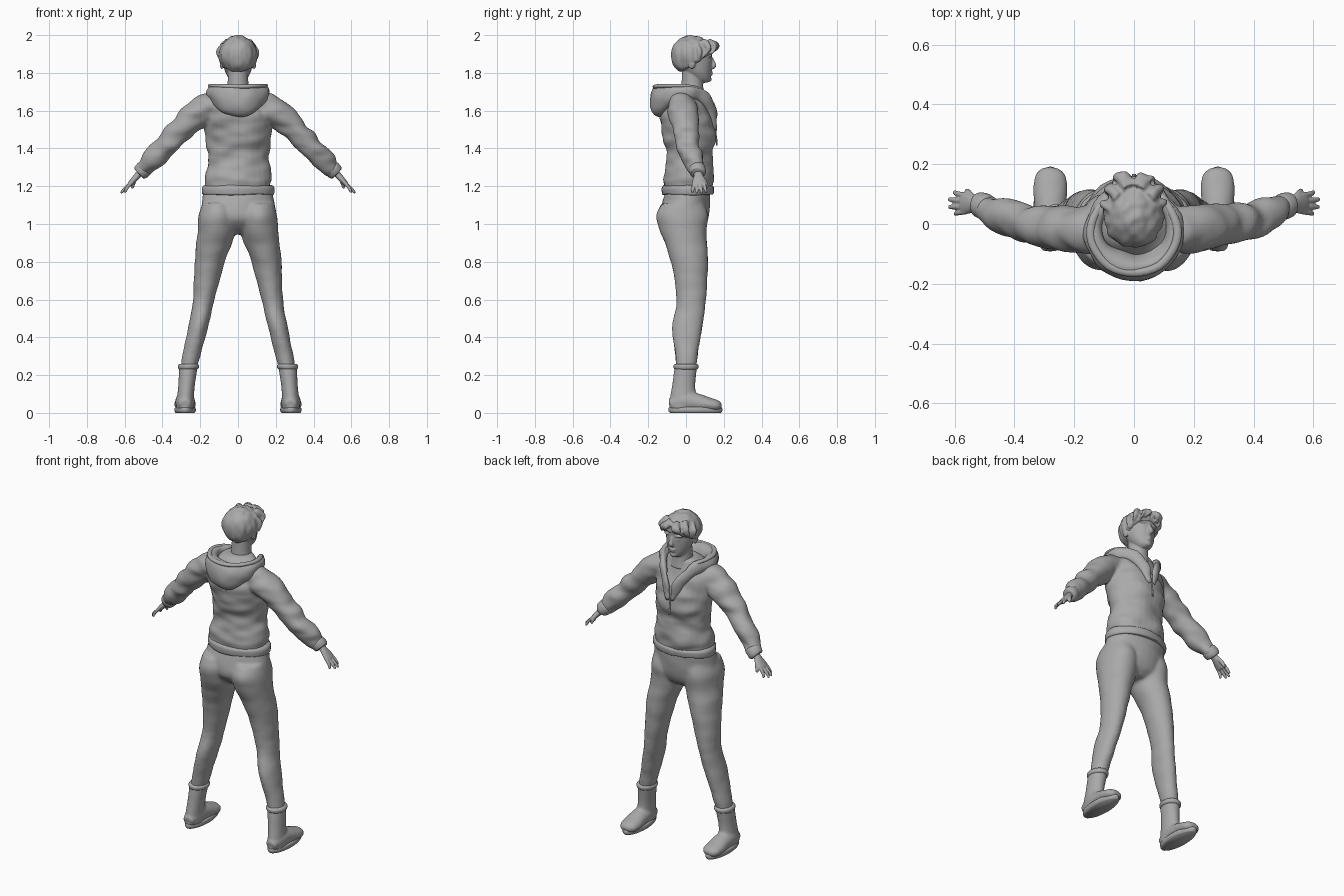
import bpy, bmesh, math
from mathutils import Vector, noise

grey = bpy.data.materials.new("plain_grey")
grey.diffuse_color = (0.4, 0.4, 0.4, 1)
X, Y, Z = Vector((1, 0, 0)), Vector((0, 1, 0)), Vector((0, 0, 1))


def spline(pts, steps):
    """Catmull-Rom through tuples of any length."""
    out = []
    for i in range(len(pts) - 1):
        p0, p1, p2, p3 = (pts[max(i - 1, 0)], pts[i], pts[i + 1], pts[min(i + 2, len(pts) - 1)])
        for s in range(steps):
            t = s / steps
            out.append([0.5 * (2 * b + (c - a) * t + (2 * a - 5 * b + 4 * c - d) * t * t
                               + (3 * b - a - 3 * c + d) * t ** 3)
                        for a, b, c, d in zip(p0, p1, p2, p3)])
    return out + [list(pts[-1])]


def tube(bm, pts, ref=X, flat=False, mirror=False, n=28, steps=4):
    """Loft ellipses (x, y, z, half size along ref, half size across)."""
    rows = spline(pts, steps)
    for side in ((1, -1) if mirror else (1,)):
        rings = []
        for i, r in enumerate(rows):
            c = Vector(r[:3])
            t = Z if flat else (Vector(rows[min(i + 1, len(rows) - 1)][:3])
                                - Vector(rows[max(i - 1, 0)][:3])).normalized()
            u = (ref - t * ref.dot(t)).normalized()
            v = t.cross(u)
            ring = []
            for k in range(n):
                a = math.tau * k / n
                p = c + u * max(r[3], .001) * math.cos(a) + v * max(r[4], .001) * math.sin(a)
                ring.append(bm.verts.new((p.x * side, p.y, p.z)))
            rings.append(ring)
        for a, b in zip(rings, rings[1:]):
            for k in range(n):
                bm.faces.new((a[k], a[(k + 1) % n], b[(k + 1) % n], b[k]))
        bm.faces.new(rings[0])
        bm.faces.new(rings[-1])


def ball(bm, c, r, mirror=False):
    for side in ((1, -1) if mirror else (1,)):
        vs = bmesh.ops.create_uvsphere(bm, u_segments=32, v_segments=20, radius=1)["verts"]
        for v in vs:
            v.co = Vector((c[0] * side + v.co.x * r[0], c[1] + v.co.y * r[1], c[2] + v.co.z * r[2]))


def finish(bm, name, voxel=0, smooth=3, wrinkle=0, scale=(1, 1, 1)):
    """Turn a bmesh into a smooth object, optionally fusing its parts and adding folds."""
    bmesh.ops.recalc_face_normals(bm, faces=bm.faces)
    me = bpy.data.meshes.new(name)
    bm.to_mesh(me)
    bm.free()
    ob = bpy.data.objects.new(name, me)
    bpy.context.collection.objects.link(ob)
    if voxel:
        m = ob.modifiers.new("fuse", 'REMESH')
        m.mode, m.voxel_size = 'VOXEL', voxel
        m = ob.modifiers.new("soften", 'SMOOTH')
        m.factor, m.iterations = 0.5, smooth
        dg = bpy.context.evaluated_depsgraph_get()
        new = bpy.data.meshes.new_from_object(ob.evaluated_get(dg))
        ob.modifiers.clear()
        ob.data = me = new
    if wrinkle:
        moved = [v.co + v.normal * wrinkle * noise.noise(
            Vector((v.co.x * scale[0], v.co.y * scale[1], v.co.z * scale[2]))) for v in me.vertices]
        for v, co in zip(me.vertices, moved):
            v.co = co
    me.materials.clear()
    me.materials.append(grey)
    for p in me.polygons:
        p.use_smooth = True
        p.material_index = 0
    return ob


def span(z, y0, y1, rx):
    """Centred horizontal ring from back and front depth."""
    return (0, (y0 + y1) / 2, z, rx, (y1 - y0) / 2)


# trousers: pelvis and two legs
bm = bmesh.new()
tube(bm, [span(1.19, -.10, .13, .18), span(1.10, -.13, .127, .195), span(1.03, -.135, .117, .203),
          span(.98, -.10, .10, .17), span(.945, -.05, .06, .09)], flat=True)
tube(bm, [(.105, -.015, 1.11, .085, .115), (.11, -.02, 1.04, .098, .137), (.115, -.012, .95, .1, .12),
          (.15, .018, .8, .08, .098), (.181, .028, .6, .057, .078), (.211, .005, .45, .052, .08),
          (.247, .003, .3, .048, .059), (.262, 0, .23, .044, .054)], flat=True, mirror=True)
finish(bm, "trousers", .01, 4, .004, (9, 9, 14))

# boots with soles and top rims
bm = bmesh.new()
tube(bm, [(.262, 0, .25, .05, .06), (.272, -.012, .15, .044, .061), (.278, -.015, .08, .045, .07),
          (.28, -.015, .02, .048, .075)], flat=True, mirror=True)
tube(bm, [(.28, -.088, .045, .025, .03), (.28, -.02, .06, .05, .05), (.28, .05, .055, .05, .053),
          (.28, .12, .044, .038, .057), (.279, .165, .037, .03, .05), (.278, .187, .03, .015, .025)],
     Z, mirror=True)
finish(bm, "boots", .008, 4)
bm = bmesh.new()
tube(bm, [(.28, .05, 0, .05, .135), (.28, .05, .01, .056, .142), (.28, .05, .024, .056, .142),
          (.28, .05, .03, .052, .137)], flat=True, mirror=True)
finish(bm, "boot_soles")
bm = bmesh.new()
tube(bm, [(.265, 0, .228, .045, .055), (.263, 0, .236, .054, .064), (.262, 0, .25, .056, .066),
          (.262, 0, .258, .05, .06)], flat=True, mirror=True)
finish(bm, "boot_rims")

# jacket: torso and sleeves
bm = bmesh.new()
tube(bm, [span(1.17, -.115, .135, .18), span(1.21, -.12, .143, .178), span(1.25, -.118, .148, .18),
          span(1.35, -.102, .137, .162), span(1.45, -.12, .157, .168), span(1.52, -.135, .15, .175),
          span(1.60, -.135, .122, .178), span(1.66, -.115, .095, .16), span(1.70, -.08, .08, .12),
          span(1.725, -.04, .08, .07)], flat=True)
tube(bm, [(.09, -.02, 1.645, .06, .055), (.15, -.02, 1.62, .08, .075), (.215, -.017, 1.58, .076, .076),
          (.29, -.008, 1.51, .069, .067), (.365, .005, 1.43, .062, .061), (.45, .03, 1.345, .056, .058),
          (.495, .056, 1.295, .044, .046), (.51, .062, 1.28, .037, .038)], Y, mirror=True)
finish(bm, "jacket", .009, 4, .014, (9, 9, 17))

# ribbed hem and cuffs
bm = bmesh.new()
tube(bm, [span(1.155, -.118, .138, .18), span(1.16, -.125, .146, .188), span(1.19, -.127, .149, .189),
          span(1.203, -.119, .14, .178)], flat=True)
finish(bm, "hem_band", 0, 0, .006, (14, 14, 5))
bm = bmesh.new()
tube(bm, [(.49, .054, 1.30, .036, .036), (.497, .057, 1.293, .044, .044), (.517, .065, 1.272, .042, .042),
          (.524, .066, 1.265, .033, .032)], Y, mirror=True)
finish(bm, "sleeve_cuffs")

# hood lying on the back, running to the front opening
half = [(.012, .152, 1.50, .012, .010), (.045, .138, 1.60, .03, .014), (.10, .08, 1.68, .034, .022),
        (.135, 0, 1.695, .04, .03), (.122, -.075, 1.685, .052, .036),
        (.07, -.128, 1.662, .073, .043), (0, -.145, 1.65, .084, .044)]
bm = bmesh.new()
tube(bm, half + [(-p[0],) + p[1:] for p in half[-2::-1]], Z, n=32)
finish(bm, "hood", 0, 0, .012, (12, 12, 16))
rim = [(.06, .125, 1.645, .008, .008), (.105, .075, 1.712, .009, .011), (.142, 0, 1.73, .01, .014),
       (.138, -.07, 1.732, .01, .014), (.085, -.14, 1.73, .011, .014), (0, -.163, 1.727, .011, .014)]
bm = bmesh.new()
tube(bm, rim + [(-p[0],) + p[1:] for p in rim[-2::-1]], Z, n=12)
finish(bm, "hood_rim")

# front zip and pull
bm = bmesh.new()
tube(bm, [(0, .15, 1.53, .005, .006), (0, .156, 1.49, .005, .006), (0, .157, 1.44, .005, .006)], n=8)
tube(bm, [(0, .162, 1.45, .004, .004), (0, .164, 1.44, .008, .004), (0, .163, 1.415, .006, .004)], n=8)
finish(bm, "zip")

# hands: palm, four fingers, thumb
bm = bmesh.new()
tube(bm, [(.505, .063, 1.285, .024, .02), (.53, .066, 1.258, .024, .018), (.553, .068, 1.232, .034, .016),
          (.573, .068, 1.21, .034, .013), (.578, .068, 1.205, .028, .01)], Y, mirror=True, n=20)
for y0, y1, tx, tz in ((.096, .106, .6, 1.166), (.077, .082, .617, 1.162),
                       (.058, .057, .616, 1.162), (.041, .034, .597, 1.166)):
    tube(bm, [(.562, y0, 1.222, .009, .009), ((.575 + tx) / 2 + .003, (y0 + y1) / 2, (1.21 + tz) / 2 + .002, .009, .009),
              (tx, y1, tz + .005, .007, .007), (tx + .002, y1, tz, .003, .003)], Y, mirror=True, n=12)
tube(bm, [(.535, .082, 1.25, .012, .012), (.55, .1, 1.225, .011, .011), (.558, .11, 1.2, .009, .009),
          (.561, .112, 1.188, .004, .004)], Y, mirror=True, n=12)
finish(bm, "hands", .0035, 2)

# head: skull, neck, nose, brow, lips, ears
bm = bmesh.new()
tube(bm, [span(1.748, .06, .112, .025), span(1.765, .03, .13, .045), span(1.80, -.005, .134, .066),
          span(1.84, -.04, .138, .077), span(1.88, -.065, .138, .083), span(1.93, -.068, .138, .085),
          span(1.965, -.045, .115, .07), span(1.985, 0, .07, .035)], flat=True)
tube(bm, [(0, .03, 1.67, .07, .07), (0, .033, 1.73, .056, .058), (0, .035, 1.82, .054, .055)], flat=True)
tube(bm, [(0, .132, 1.882, .008, .008), (0, .14, 1.86, .01, .012), (0, .147, 1.838, .016, .014),
          (0, .136, 1.825, .012, .008)], n=14)
ball(bm, (.032, .122, 1.888), (.028, .016, .009), True)
ball(bm, (.032, .118, 1.866), (.015, .014, .009), True)
ball(bm, (0, .132, 1.803), (.022, .011, .006))
ball(bm, (0, .131, 1.792), (.018, .011, .006))
ball(bm, (0, .122, 1.766), (.022, .014, .014))
ball(bm, (.085, .03, 1.852), (.012, .02, .032), True)
finish(bm, "head", .0045, 3)

# hair: cap trimmed along a slope from fringe to nape, plus parted locks
bm = bmesh.new()
ball(bm, (0, .033, 1.893), (.102, .115, .105))
for v in bm.verts:
    low = 1.80 + .55 * max(v.co.y + .035, 0)
    if v.co.z < low:
        v.co.z = low
        v.co.x *= .86
        v.co.y = .033 + (v.co.y - .033) * .86
for ends in (((.02, .12, 1.965), (.052, .156, 1.94), (.07, .132, 1.895)),
             ((.01, .125, 1.96), (.03, .16, 1.945), (.045, .147, 1.908)),
             ((.05, .09, 1.965), (.082, .12, 1.93), (.088, .092, 1.88)),
             ((.07, .05, 1.95), (.094, .07, 1.91), (.092, .062, 1.862))):
    (a, b, c) = ends
    tube(bm, [a + (.02, .018), b + (.02, .015), c + (.004, .004)], X, mirror=True, n=14)
finish(bm, "hair", .006, 3, .008, (30, 30, 10))
